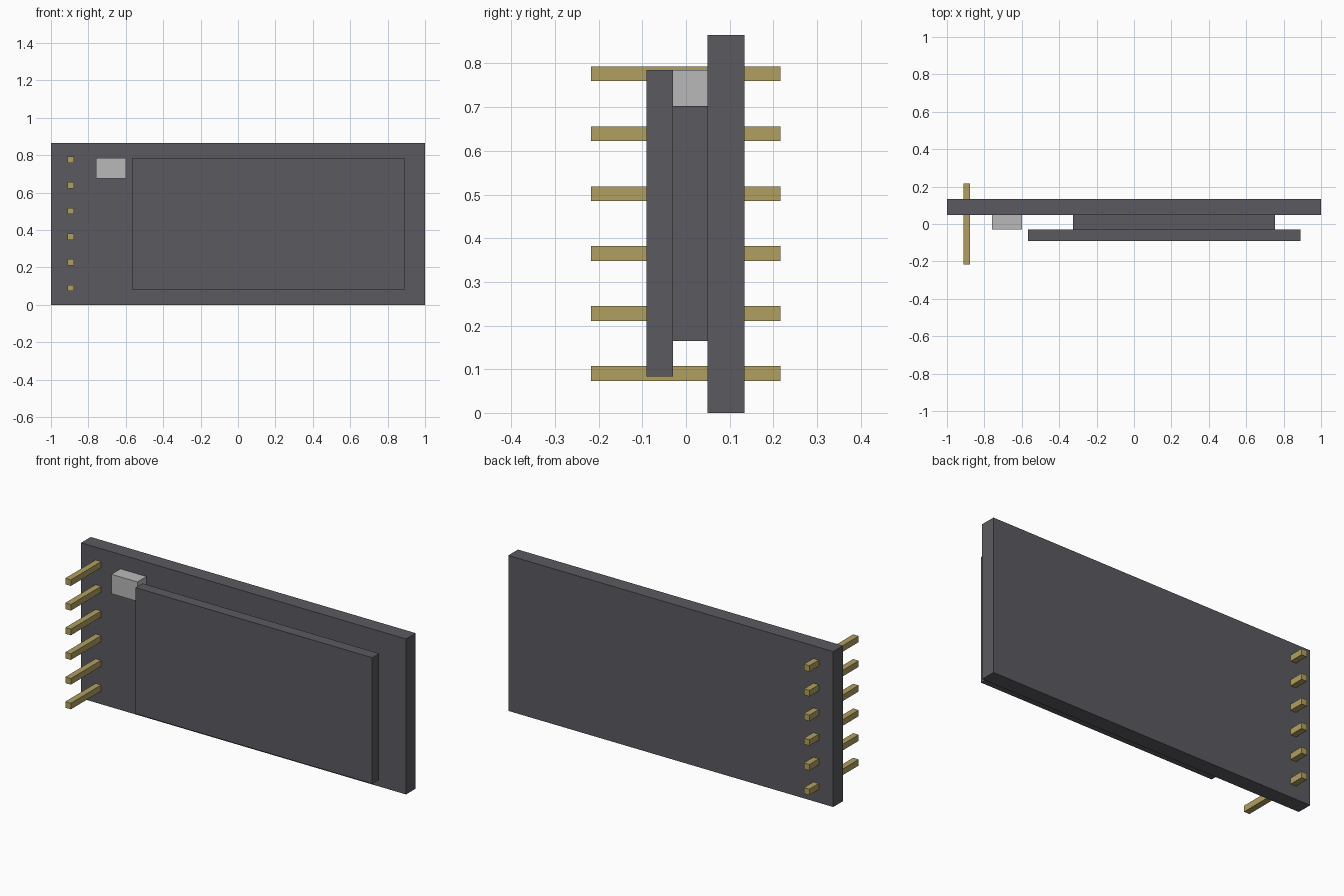
import bpy

# Remove the default object
cube = bpy.data.objects.get("Cube")
if cube:
    bpy.data.objects.remove(cube, do_unlink=True)


def material(name, rgb):
    mat = bpy.data.materials.new(name)
    mat.use_nodes = True
    mat.diffuse_color = (*rgb, 1)
    mat.node_tree.nodes["Principled BSDF"].inputs["Base Color"].default_value = (*rgb, 1)
    return mat


def box(name, xs, ys, zs, mat):
    """Axis-aligned block from its (min, max) extents."""
    spans = (xs, ys, zs)
    bpy.ops.mesh.primitive_cube_add(size=1, location=[(a + b) / 2 for a, b in spans])
    obj = bpy.context.object
    obj.name = name
    obj.scale = [b - a for a, b in spans]
    bpy.ops.object.transform_apply(location=False, rotation=False, scale=True)
    obj.data.materials.append(mat)
    return obj


dark = material("dark grey", (0.105, 0.103, 0.115))
silver = material("light grey", (0.485, 0.485, 0.485))
gold = material("brass", (0.434, 0.352, 0.12))

# Stacked slabs: board at the back, spacer, front panel
box("circuit_board", (-1, 1), (0.049, 0.134), (0, 0.865), dark)
box("spacer_block", (-0.325, 0.755), (-0.03, 0.049), (0.165, 0.703), dark)
box("front_panel", (-0.567, 0.89), (-0.091, -0.03), (0.083, 0.785), dark)

# Small component beside the panel
box("chip", (-0.758, -0.598), (-0.03, 0.049), (0.677, 0.785), silver)

# Row of header pins passing through the board
PINS, HALF, PIN_X = 6, 0.017, -0.894
for i in range(PINS):
    z = 0.09 + i * 0.1373
    box(f"header_pin_{i + 1}", (PIN_X - HALF, PIN_X + HALF), (-0.217, 0.216),
        (z - HALF, z + HALF), gold)
